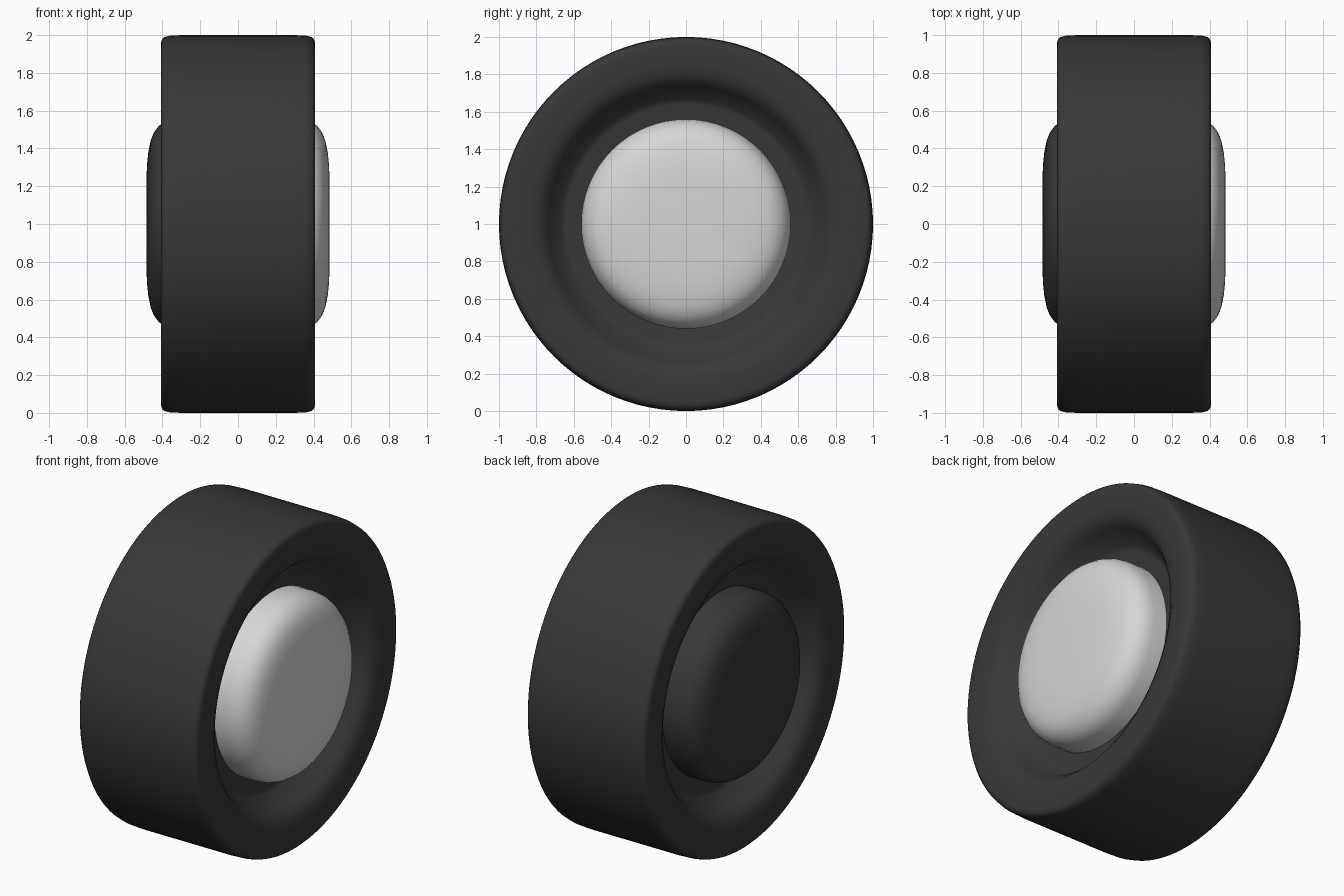
import bpy, bmesh, math

if "Cube" in bpy.data.objects:
    bpy.data.objects.remove(bpy.data.objects["Cube"])


def material(name, v):
    m = bpy.data.materials.new(name)
    m.diffuse_color = (v, v, v, 1)
    m.use_nodes = True
    m.node_tree.nodes["Principled BSDF"].inputs["Base Color"].default_value = m.diffuse_color
    return m


rubber = material("black rubber", 0.04)
metal = material("light grey", 0.68)


def lathe(name, profile, mat, segs, angle):
    """Revolve (x, radius) points around the wheel axle along x at z = 1."""
    bm = bmesh.new()
    rings = []
    for x, r in profile:
        if r == 0:
            rings.append([bm.verts.new((x, 0, 1))] * segs)
        else:
            rings.append([bm.verts.new((x, r * math.sin(2 * math.pi * i / segs),
                                        1 + r * math.cos(2 * math.pi * i / segs)))
                          for i in range(segs)])
    for a, b in zip(rings, rings[1:]):
        for i in range(segs):
            j = (i + 1) % segs
            quad = list(dict.fromkeys((a[i], a[j], b[j], b[i])))
            bm.faces.new(quad)
    bmesh.ops.recalc_face_normals(bm, faces=bm.faces)
    me = bpy.data.meshes.new(name)
    bm.to_mesh(me)
    bm.free()
    ob = bpy.data.objects.new(name, me)
    bpy.context.collection.objects.link(ob)
    me.materials.append(mat)
    bpy.ops.object.select_all(action='DESELECT')
    ob.select_set(True)
    bpy.context.view_layer.objects.active = ob
    bpy.ops.object.shade_smooth_by_angle(angle=math.radians(angle))
    return ob


# Tyre: recessed floor, sloped wall, rounded lip, sidewall, rounded tread edge
side = [(0.23, 0), (0.23, 0.64), (0.24, 0.67), (0.34, 0.735), (0.375, 0.765),
        (0.395, 0.80), (0.405, 0.85), (0.407, 0.90), (0.408, 0.955),
        (0.403, 0.977), (0.39, 0.99), (0.36, 0.997), (0.30, 1.0)]
lathe("tyre", side + [(-x, r) for x, r in reversed(side)], rubber, 96, 40)

# Domed hub caps: light one on the right, dark one on the left
cap = [(0.20, 0), (0.20, 0.56), (0.32, 0.56), (0.36, 0.553), (0.39, 0.54),
       (0.42, 0.518), (0.445, 0.485), (0.463, 0.44), (0.475, 0.38),
       (0.482, 0.31), (0.485, 0.23), (0.485, 0)]
lathe("outer_hub_cap", cap, metal, 64, 30)
lathe("inner_hub_cap", [(-x, r) for x, r in cap], rubber, 64, 30)
